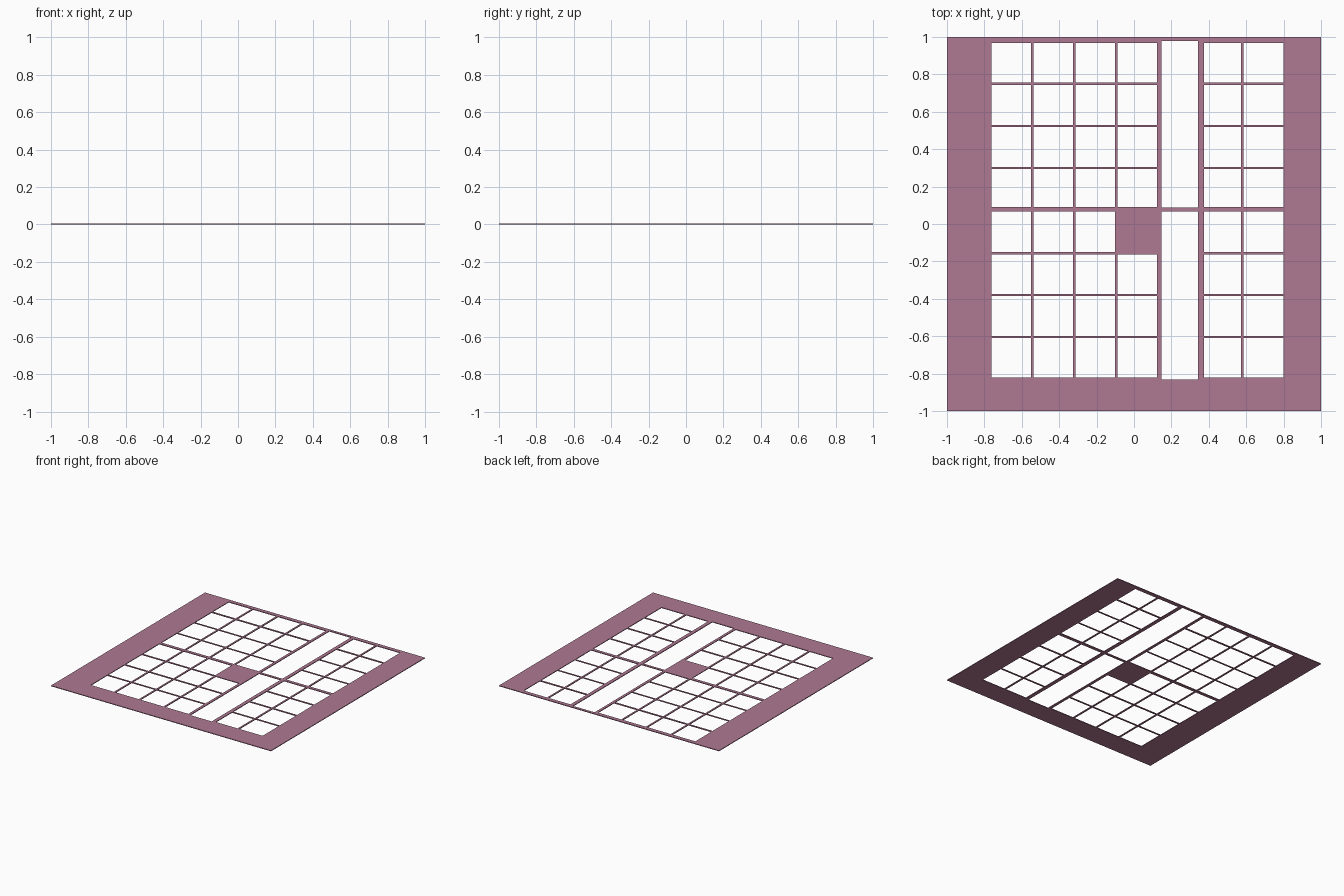
import bpy, bmesh

if "Cube" in bpy.data.objects:
    bpy.data.objects.remove(bpy.data.objects["Cube"])

THICK = 0.006

# Window columns and rows (low, high)
cols = [(-0.762, -0.552), (-0.538, -0.326), (-0.312, -0.102), (-0.088, 0.124),
        (0.373, 0.572), (0.586, 0.799)]
rows = [(0.757, 0.967), (0.529, 0.743), (0.304, 0.518), (0.092, 0.293),
        (-0.149, 0.066), (-0.373, -0.162), (-0.598, -0.386), (-0.822, -0.610)]
BLANK = (3, 4)  # the one window left solid

windows = [(c, r) for i, c in enumerate(cols) for j, r in enumerate(rows) if (i, j) != BLANK]
# Two long slots
windows += [((0.146, 0.343), (0.087, 0.978)), ((0.146, 0.343), (-0.832, 0.066))]

# Grid lines from all the window edges
xs = sorted({-1.0, 1.0} | {v for c, r in windows for v in c})
ys = sorted({-1.0, 1.0} | {v for c, r in windows for v in r})


def is_open(x, y):
    return any(c[0] < x < c[1] and r[0] < y < r[1] for c, r in windows)


# Flat sheet made of the cells that are not windows
bm = bmesh.new()
grid = [[bm.verts.new((x, y, 0)) for y in ys] for x in xs]
for i in range(len(xs) - 1):
    for j in range(len(ys) - 1):
        if not is_open((xs[i] + xs[i + 1]) / 2, (ys[j] + ys[j + 1]) / 2):
            bm.faces.new((grid[i][j], grid[i + 1][j], grid[i + 1][j + 1], grid[i][j + 1]))
bmesh.ops.delete(bm, geom=[v for v in bm.verts if not v.link_faces], context='VERTS')

# Thicken upwards
res = bmesh.ops.extrude_face_region(bm, geom=bm.faces[:], use_keep_orig=True)
top = [g for g in res['geom'] if isinstance(g, bmesh.types.BMVert)]
bmesh.ops.translate(bm, verts=top, vec=(0, 0, THICK))
bmesh.ops.recalc_face_normals(bm, faces=bm.faces[:])

mesh = bpy.data.meshes.new("window_panel")
bm.to_mesh(mesh)
bm.free()
panel = bpy.data.objects.new("window_panel", mesh)
bpy.context.collection.objects.link(panel)

# Mauve colour
mat = bpy.data.materials.new("mauve")
mat.diffuse_color = (0.43, 0.19, 0.29, 1)
mat.use_nodes = True
mat.node_tree.nodes["Principled BSDF"].inputs["Base Color"].default_value = mat.diffuse_color
mesh.materials.append(mat)
